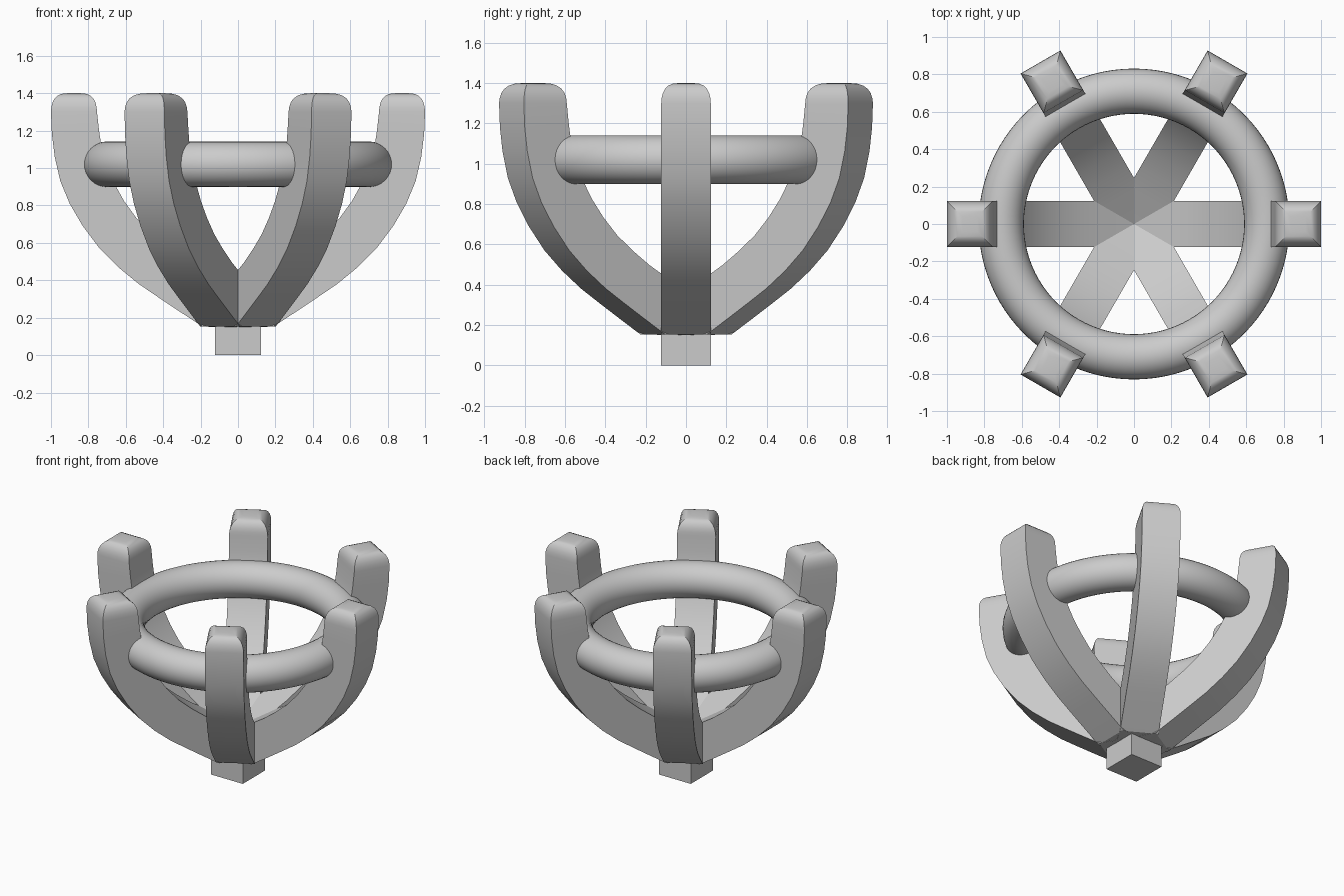
import bpy, bmesh, math
from mathutils import Matrix, Vector

if "Cube" in bpy.data.objects:
    bpy.data.objects.remove(bpy.data.objects["Cube"])

W = 0.123  # half width of the square bars

# prong side profile as (radius, height) pairs
OUTER = [(0, .15), (.19, .153), (.30, .225), (.42, .305), (.53, .38), (.64, .47),
         (.74, .57), (.83, .69), (.90, .81), (.95, .93), (.98, 1.06), (.995, 1.18), (1.0, 1.3)]
INNER = [(0, .325), (.05, .355), (.165, .425), (.28, .497), (.375, .568), (.465, .645),
         (.545, .735), (.61, .825), (.66, .915), (.70, 1.01), (.73, 1.115), (.743, 1.2), (.754, 1.3)]
# rounded tip as (half width, height)
TIP = [(.121, 1.325), (.115, 1.35), (.104, 1.372), (.087, 1.388), (.066, 1.397), (.04, 1.4)]


def shade(obj):
    bpy.ops.object.select_all(action='DESELECT')
    obj.select_set(True)
    bpy.context.view_layer.objects.active = obj
    bpy.ops.object.shade_smooth_by_angle(angle=math.radians(32))


def make_prong(name, angle):
    bm = bmesh.new()
    pairs = [(o, i, W) for o, i in zip(OUTER, INNER)]
    pairs += [((.877 + h, z), (.877 - h, z), h) for h, z in TIP]
    rings = []
    for (ro, zo), (ri, zi), h in pairs:
        rings.append([bm.verts.new(p) for p in
                      ((ro, -h, zo), (ro, h, zo), (ri, h, zi), (ri, -h, zi))])
    for a, b in zip(rings, rings[1:]):
        for k in range(4):
            n = (k + 1) % 4
            bm.faces.new((a[k], a[n], b[n], b[k]))
    bm.faces.new(rings[0][::-1])
    peak = bm.verts.new((.877, 0, 1.401))
    for k in range(4):
        bm.faces.new((rings[-1][k], rings[-1][(k + 1) % 4], peak))
    bm.transform(Matrix.Rotation(angle, 4, 'Z'))
    bmesh.ops.recalc_face_normals(bm, faces=bm.faces)
    mesh = bpy.data.meshes.new(name)
    bm.to_mesh(mesh)
    bm.free()
    obj = bpy.data.objects.new(name, mesh)
    bpy.context.collection.objects.link(obj)
    shade(obj)


# six prongs around the axis
for i in range(6):
    make_prong(f"prong_{i + 1}", math.radians(60 * i))

# ring joining the prongs
bpy.ops.mesh.primitive_torus_add(location=(0, 0, 1.02), major_radius=.71, minor_radius=.121,
                                 major_segments=96, minor_segments=32)
ring = bpy.context.object
ring.name = "ring"
shade(ring)

# square stem underneath
bpy.ops.mesh.primitive_cube_add(size=1, location=(0, 0, .1))
stem = bpy.context.object
stem.name = "stem"
stem.scale = (2 * W, 2 * W, .2)
bpy.ops.object.transform_apply(location=False, rotation=False, scale=True)
